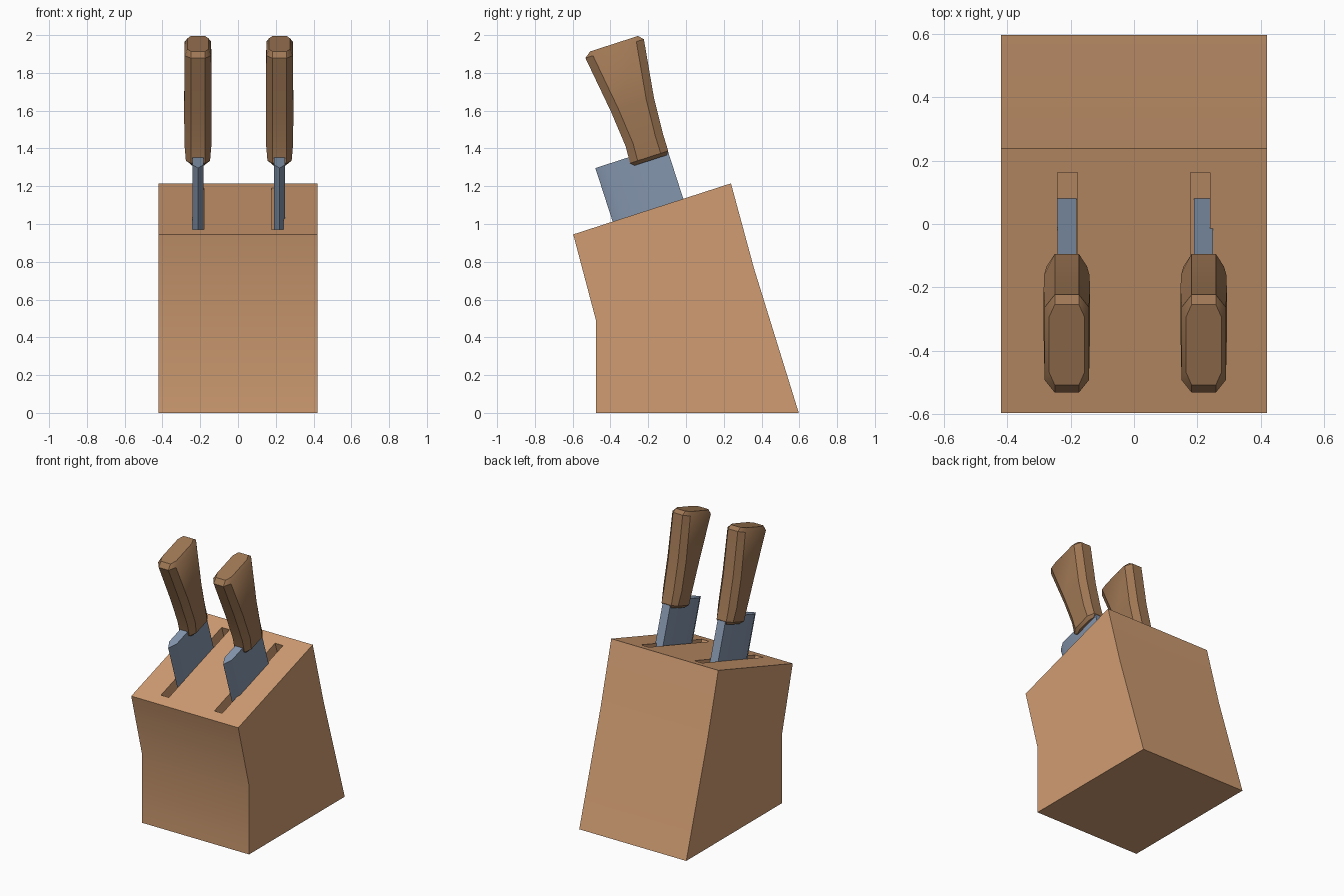
import bpy, bmesh, math
from mathutils import Matrix

cube = bpy.data.objects.get("Cube")
if cube:
    bpy.data.objects.remove(cube, do_unlink=True)


def material(name, rgb):
    m = bpy.data.materials.new(name)
    m.use_nodes = True
    m.diffuse_color = (*rgb, 1)
    m.node_tree.nodes["Principled BSDF"].inputs["Base Color"].default_value = (*rgb, 1)
    return m


LIGHT_WOOD = material("light wood", (0.63, 0.335, 0.168))
DARK_WOOD = material("dark wood", (0.345, 0.184, 0.088))
STEEL = material("blue steel", (0.235, 0.305, 0.425))

# Frame on the sloping top of the block: y runs up the slope, z leaves it squarely
TILT = Matrix.Translation((0, 0, 1.138)) @ Matrix.Rotation(math.radians(17.9), 4, "X")


def loft(name, rings, mat, matrix=Matrix()):
    """Skin a closed solid through rings of equal point count."""
    bm = bmesh.new()
    loops = [[bm.verts.new(p) for p in ring] for ring in rings]
    n = len(loops[0])
    for a, b in zip(loops, loops[1:]):
        for i in range(n):
            j = (i + 1) % n
            bm.faces.new((a[i], a[j], b[j], b[i]))
    bm.faces.new(loops[0])
    bm.faces.new(loops[-1])
    bm.transform(matrix)
    bmesh.ops.recalc_face_normals(bm, faces=bm.faces)
    mesh = bpy.data.meshes.new(name)
    bm.to_mesh(mesh)
    bm.free()
    mesh.materials.append(mat)
    obj = bpy.data.objects.new(name, mesh)
    bpy.context.collection.objects.link(obj)
    return obj


def activate(obj):
    bpy.ops.object.select_all(action="DESELECT")
    obj.select_set(True)
    bpy.context.view_layer.objects.active = obj


def smooth(obj):
    activate(obj)
    bpy.ops.object.shade_smooth_by_angle(angle=math.radians(30))


# Block: side profile extruded across the width
profile = [(-0.476, 0), (0.597, 0), (0.36, 0.765), (0.238, 1.215), (-0.597, 0.945), (-0.476, 0.488)]
block = loft("block", [[(x, y, z) for y, z in profile] for x in (-0.42, 0.42)], LIGHT_WOOD)

# Slots cut squarely into the sloping top
DEPTH = 0.31
for x in (-0.21, 0.209):
    rect = [(x - 0.031, -0.546), (x + 0.031, -0.546), (x + 0.031, 0.17), (x - 0.031, 0.17)]
    cutter = loft("slot_cutter", [[(*p, z) for p in rect] for z in (-DEPTH, 0.1)], LIGHT_WOOD, TILT)
    cutter.hide_render = True
    mod = block.modifiers.new("slot", "BOOLEAN")
    mod.operation = "DIFFERENCE"
    mod.solver = "EXACT"
    mod.object = cutter
    activate(block)
    bpy.ops.object.modifier_apply(modifier=mod.name)
    bpy.data.objects.remove(cutter, do_unlink=True)
smooth(block)


def octagon(x, z, front, back, half):
    """Flattened octagon with chamfered corners."""
    flat, cut = min(0.038, half * 0.7), 0.042
    side = [(flat, front), (half, front + cut), (half, back - cut), (flat, back)]
    pts = side + [(-a, b) for a, b in reversed(side)]
    return [(x + a, b, z) for a, b in pts]


# Handle stations: height, front, back, half width
STATIONS = [
    (0.247, -0.206, -0.028, 0.046),
    (0.266, -0.225, -0.013, 0.064),
    (0.36, -0.220, -0.012, 0.072),
    (0.56, -0.238, 0.002, 0.073),
    (0.868, -0.279, 0.046, 0.070),
    (0.894, -0.245, 0.022, 0.056),
]

for side, x in (("right", -0.212), ("left", 0.22)):
    # Blade: thick spine with a short bevelled cutting edge at the front
    section = [(x, -0.408), (x + 0.03, -0.35), (x + 0.03, -0.015), (x - 0.03, -0.015), (x - 0.03, -0.35)]
    smooth(loft(side + "_blade", [[(*p, z) for p in section] for z in (-DEPTH, 0.298)], STEEL, TILT))
    # Handle: faceted grip flaring towards the butt
    smooth(loft(side + "_handle", [octagon(x, *s) for s in STATIONS], DARK_WOOD, TILT))
